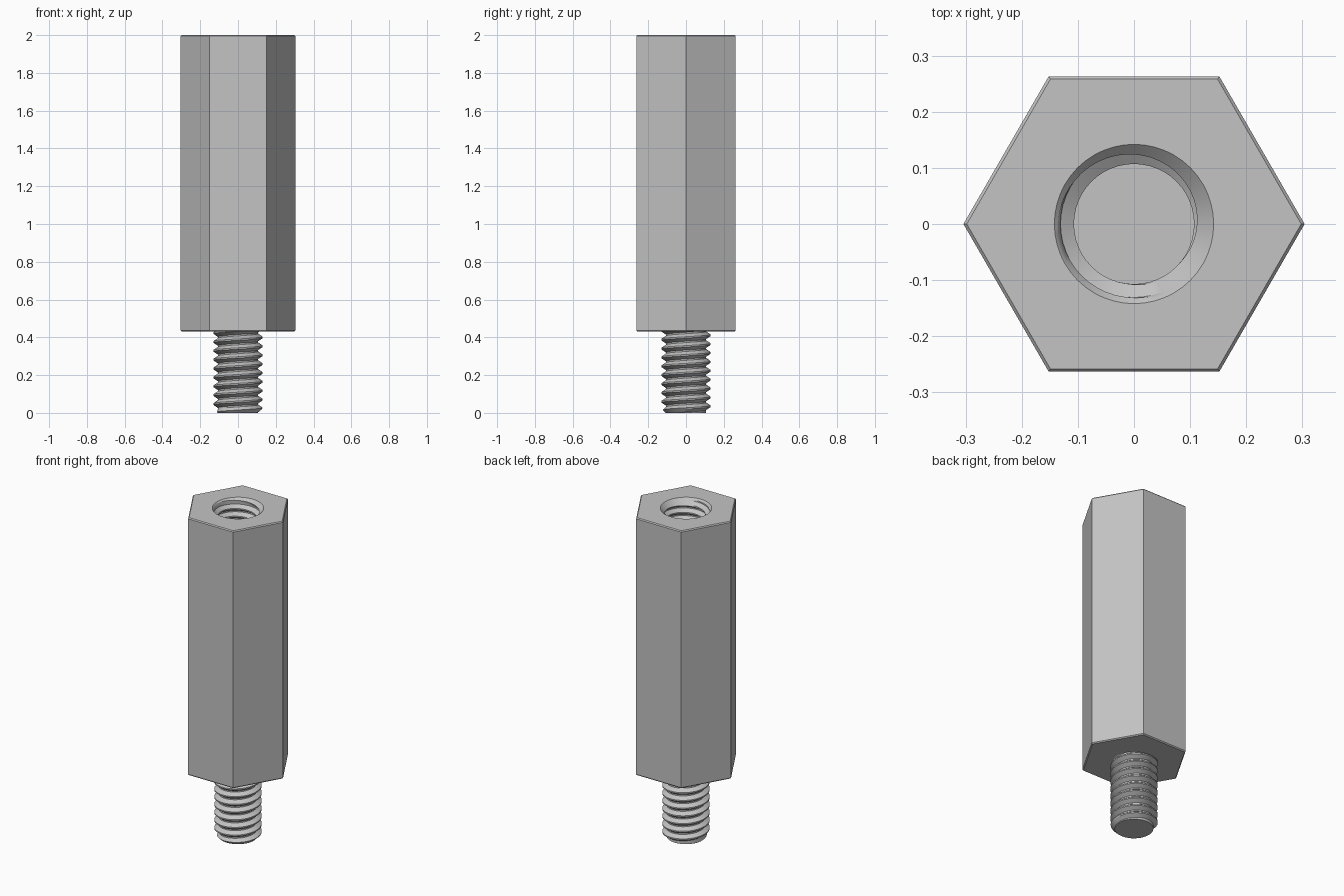
import bpy, bmesh, math

cube = bpy.data.objects.get("Cube")
if cube:
    bpy.data.objects.remove(cube, do_unlink=True)

SEGMENTS = 48
PITCH = 0.047
MINOR, MAJOR = 0.107, 0.131
SHOULDER, TOP = 0.43, 2.0
BORE_FLOOR = 1.37

metal = bpy.data.materials.new("grey_metal")
metal.use_nodes = True
colour = (0.55, 0.55, 0.55, 1)
metal.diffuse_color = colour
metal.node_tree.nodes["Principled BSDF"].inputs["Base Color"].default_value = colour


def finish(bm, name, smooth):
    mesh = bpy.data.meshes.new(name)
    bm.to_mesh(mesh)
    bm.free()
    mesh.materials.append(metal)
    obj = bpy.data.objects.new(name, mesh)
    bpy.context.collection.objects.link(obj)
    if smooth:
        bpy.ops.object.select_all(action="DESELECT")
        obj.select_set(True)
        bpy.context.view_layer.objects.active = obj
        bpy.ops.object.shade_smooth_by_angle(angle=math.radians(25))
    return obj


def ring(bm, sides, radius, z):
    step = math.tau / sides
    return [bm.verts.new((radius * math.cos(i * step), radius * math.sin(i * step), z))
            for i in range(sides)]


def thread_radius(z, turn):
    """Trapezoid tooth: root, flank, crest, flank along one pitch."""
    phase = (z / PITCH - turn) % 1
    height = (0.42 - abs(phase - 0.5)) / 0.34
    return MINOR + (MAJOR - MINOR) * min(1, max(0, height))


def threaded(name, low, high, inward=False, countersink=0):
    """Right-handed helical surface, closed by a disc at its low end."""
    bm = bmesh.new()
    knots = (0.08, 0.42, 0.58, 0.92)
    start, end = int(low / PITCH) - 2, int(high / PITCH) + 2
    columns = []
    for i in range(SEGMENTS + 1):
        turn = i / SEGMENTS
        angle = turn * math.tau
        heights = [PITCH * (k + u + turn) for k in range(start, end) for u in knots]
        # Extra rows so that the end chamfers stay crisp
        column = []
        for z in heights:
            z = min(high, max(low, z))
            r = min(thread_radius(z, turn), MINOR + z - low)
            if countersink:
                r = max(r, countersink - (high - z))
            column.append(bm.verts.new((r * math.cos(angle), r * math.sin(angle), z)))
        columns.append(column)
    for a, b in zip(columns, columns[1:]):
        for j in range(len(a) - 1):
            bm.faces.new((a[j], b[j], b[j + 1], a[j + 1]))
    # End disc
    bm.faces.new(reversed(ring(bm, SEGMENTS, MINOR, low)))
    bmesh.ops.remove_doubles(bm, verts=bm.verts[:], dist=0.00005)
    bmesh.ops.dissolve_degenerate(bm, dist=0.00001, edges=bm.edges[:])
    if inward:
        bmesh.ops.reverse_faces(bm, faces=bm.faces[:])
    return finish(bm, name, True)


# Hexagonal body with fine chamfers at both ends
bm = bmesh.new()
rows = [ring(bm, 6, r, z) for r, z in (
    (0.298, SHOULDER), (0.304, SHOULDER + 0.006), (0.304, TOP - 0.006), (0.298, TOP))]
for a, b in zip(rows, rows[1:]):
    for i in range(6):
        j = (i + 1) % 6
        bm.faces.new((a[i], a[j], b[j], b[i]))
bm.faces.new(reversed(rows[0]))

# Top face around the bore: one sector per hexagon side
mouth = ring(bm, SEGMENTS, 0.142, TOP)
per_side = SEGMENTS // 6
for i in range(6):
    arc = [mouth[(i * per_side + k) % SEGMENTS] for k in range(per_side + 1)]
    bm.faces.new([rows[-1][i], rows[-1][(i + 1) % 6]] + arc[::-1])
finish(bm, "hex_body", False)

# Threaded stud below and threaded bore above
threaded("threaded_stud", 0, SHOULDER)
threaded("threaded_bore", BORE_FLOOR, TOP, inward=True, countersink=0.142)
